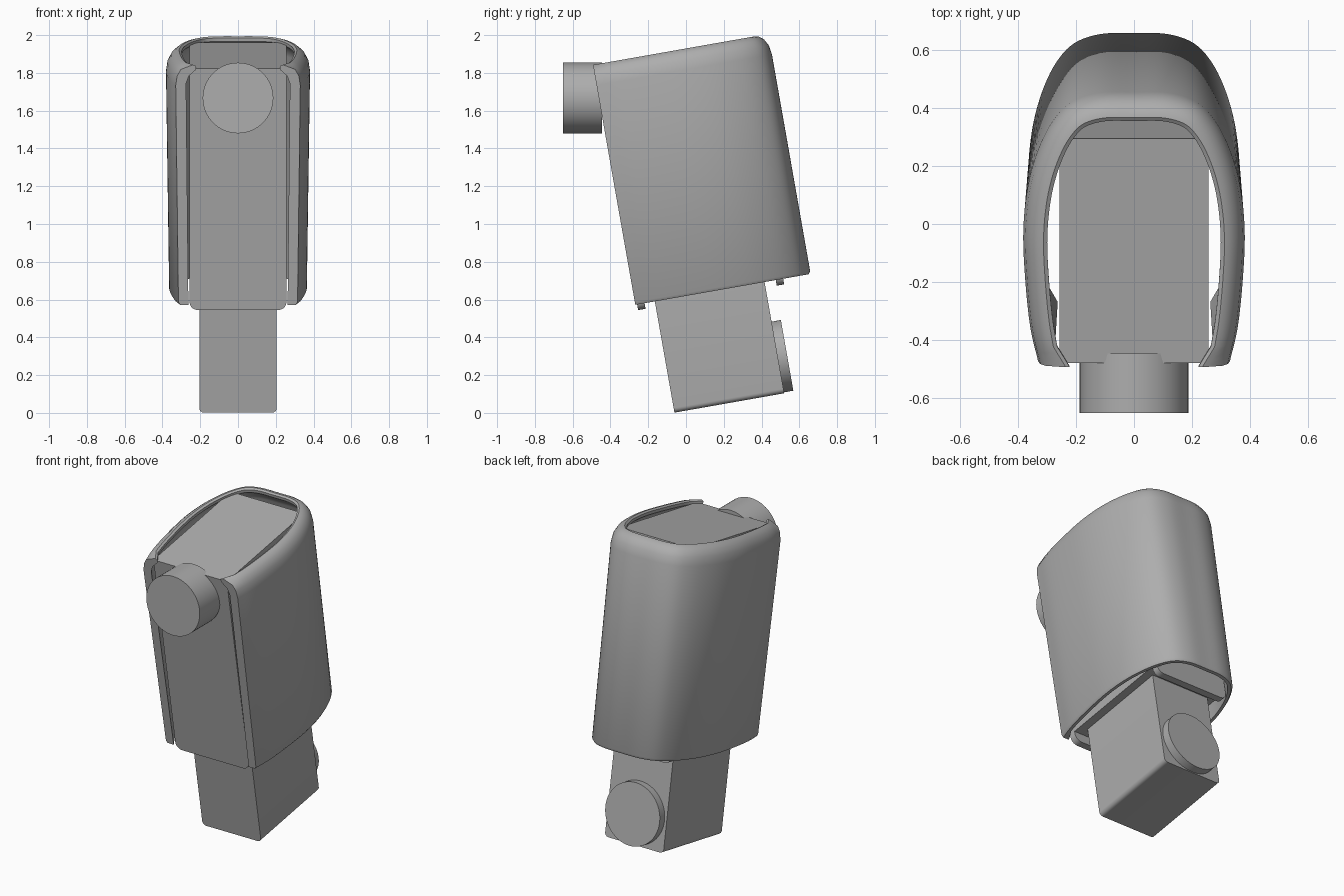
import bpy, bmesh, math
from mathutils import Matrix, Vector

cube = bpy.data.objects.get("Cube")
if cube:
    bpy.data.objects.remove(cube, do_unlink=True)

TILT = Matrix.Rotation(math.radians(10), 4, 'X')

grey = bpy.data.materials.new("plain grey")
grey.use_nodes = True
COLOUR = (0.42, 0.42, 0.42, 1)
grey.diffuse_color = COLOUR
grey.node_tree.nodes["Principled BSDF"].inputs["Base Color"].default_value = COLOUR


def finish(bm, name, tilt=True, smooth=True):
    bmesh.ops.recalc_face_normals(bm, faces=bm.faces)
    mesh = bpy.data.meshes.new(name)
    bm.to_mesh(mesh)
    bm.free()
    if tilt:
        mesh.transform(TILT)
    mesh.materials.append(grey)
    obj = bpy.data.objects.new(name, mesh)
    bpy.context.collection.objects.link(obj)
    if smooth:
        bpy.ops.object.select_all(action='DESELECT')
        obj.select_set(True)
        bpy.context.view_layer.objects.active = obj
        bpy.ops.object.shade_smooth_by_angle(angle=math.radians(40))
    return obj


def block(name, half_x, y0, y1, z0, z1, radius=0.0):
    """Box whose lower long corners are rounded, extruded front to back."""
    outline = [(half_x, z1), (-half_x, z1)]
    for cx, start in ((-half_x + radius, 180), (half_x - radius, 270)):
        for i in range(6 if radius else 1):
            a = math.radians(start + 18 * i)
            if radius:
                outline.append((cx + radius * math.cos(a), z0 + radius + radius * math.sin(a)))
            else:
                outline.append((cx, z0))
    bm = bmesh.new()
    face = bm.faces.new([bm.verts.new((x, y0, z)) for x, z in outline])
    ext = bmesh.ops.extrude_face_region(bm, geom=[face])
    moved = [g for g in ext["geom"] if isinstance(g, bmesh.types.BMVert)]
    bmesh.ops.translate(bm, verts=moved, vec=(0, y1 - y0, 0))
    return finish(bm, name)


def disc(name, radius, y0, y1, z, tilt):
    """Round part lying along the front-to-back axis."""
    bm = bmesh.new()
    place = Matrix.Translation((0, (y0 + y1) / 2, z)) @ Matrix.Rotation(math.pi / 2, 4, 'X')
    bmesh.ops.create_cone(bm, cap_ends=True, segments=64, radius1=radius,
                          radius2=radius, depth=y1 - y0, matrix=place)
    return finish(bm, name, tilt)


def smooth_path(pts, steps=5):
    """Catmull-Rom curve through the points."""
    p = [2 * pts[0] - pts[1]] + pts + [2 * pts[-1] - pts[-2]]
    out = []
    for a, b, c, d in zip(p, p[1:], p[2:], p[3:]):
        for i in range(steps):
            t = i / steps
            out.append(0.5 * (2 * b + (c - a) * t + (2 * a - 5 * b + 4 * c - d) * t * t
                              + (3 * b - a - 3 * c + d) * t ** 3))
    return out + [pts[-1]]


# Inner body, its front and rear plates, and the lower stem
block("inner_body", 0.257, -0.12, 0.595, 0.64, 1.88)
block("front_plate", 0.257, -0.155, -0.115, 0.58, 1.88, 0.045)
block("rear_plate", 0.257, 0.59, 0.63, 0.58, 1.88, 0.045)
block("lower_stem", 0.205, -0.06, 0.53, 0.012, 0.66, 0.025)

# Front knob and rear button
disc("front_knob", 0.187, -0.65, -0.445, 1.667, False)
disc("rear_button", 0.19, 0.52, 0.58, 0.207, True)

# Outer shell: U-shaped plan, open at the front, with a rolled-in top lip
half = [(0.12, 0.774), (0.215, 0.742), (0.28, 0.675), (0.33, 0.575), (0.365, 0.45),
        (0.381, 0.3), (0.376, 0.14), (0.358, -0.04), (0.33, -0.165)]
points = [Vector((-x, y)) for x, y in reversed(half)] + [Vector((0, 0.777))]
points += [Vector(p) for p in half]
plan = smooth_path(points)

# Wall section: height and inward offset
section = [(0.61, 0.03), (0.61, 0.01), (0.625, 0), (1.79, 0), (1.84, 0.008), (1.875, 0.027),
           (1.895, 0.052), (1.9, 0.07), (1.893, 0.083), (1.875, 0.083), (1.84, 0.045),
           (1.8, 0.03)]

bm = bmesh.new()
columns = []
last = len(plan) - 1
for i, p in enumerate(plan):
    tangent = (plan[min(i + 1, last)] - plan[max(i - 1, 0)]).normalized()
    inward = Vector((tangent.y, -tangent.x))
    near_end = min(i, last - i)
    thicken = 0.025 * max(0, 1 - near_end / 3)
    if near_end < 4:
        inward = Vector((-math.copysign(1, p.x), 0))
    column = []
    for z, inset in section:
        amount = inset + (thicken if inset >= 0.03 else 0)
        q = p + inward * amount
        taper = 0.955 + 0.045 * min(1, (z - 0.61) / 1.2)
        column.append(bm.verts.new((q.x * taper, q.y, z)))
    columns.append(column)
n = len(section)
for a, b in zip(columns, columns[1:]):
    for j in range(n):
        k = (j + 1) % n
        bm.faces.new((a[j], b[j], b[k], a[k]))
for end in (columns[0], columns[-1]):
    bm.faces.new(end)
finish(bm, "outer_shell")
